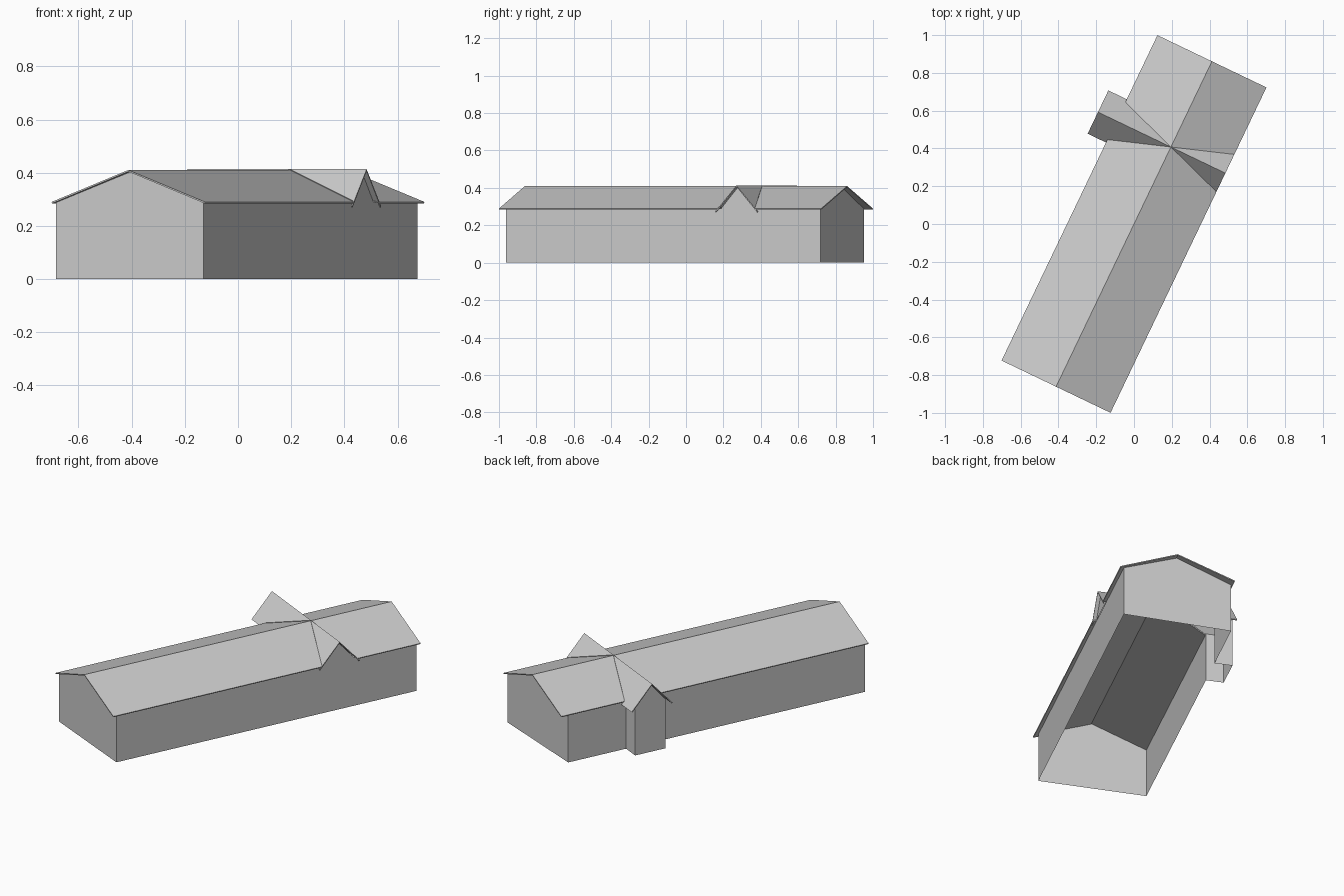
import bpy, bmesh, math
from mathutils import Matrix

cube = bpy.data.objects.get("Cube")
if cube:
    bpy.data.objects.remove(cube)

# One flat grey for the whole building
GREY = (0.6, 0.6, 0.6, 1)
grey = bpy.data.materials.new("light grey")
grey.use_nodes = True
grey.diffuse_color = GREY
grey.node_tree.nodes["Principled BSDF"].inputs["Base Color"].default_value = GREY

TURN = Matrix.Rotation(math.radians(-25.6), 4, 'Z')
EAVE, RIDGE = 0.29, 0.41        # main roof heights
HALF_W, HALF_L = 0.32, 0.955    # main roof plan
CROSS = 0.452                   # position of the cross roof ridge
VALLEY = 0.109                  # half width of the cross roof at the eaves


def make(name, faces, thickness=0, upward=False):
    """Build an object from lists of corner points, welding shared corners."""
    bm = bmesh.new()
    for pts in faces:
        f = bm.faces.new([bm.verts.new(p) for p in pts])
        f.normal_update()
        if upward and f.normal.z < 0:
            f.normal_flip()
    bmesh.ops.remove_doubles(bm, verts=bm.verts, dist=0.0005)
    if not upward:
        bmesh.ops.recalc_face_normals(bm, faces=bm.faces)
    mesh = bpy.data.meshes.new(name)
    bm.to_mesh(mesh)
    bm.free()
    mesh.materials.append(grey)
    obj = bpy.data.objects.new(name, mesh)
    obj.matrix_world = TURN
    bpy.context.collection.objects.link(obj)
    if thickness:
        mod = obj.modifiers.new("thickness", 'SOLIDIFY')
        mod.thickness = thickness
        mod.offset = -1
    return obj


# Walls: one open-bottomed loop including the side wing
wing = 0.095
plan = [(-0.31, -0.938), (0.298, -0.924), (0.298, 0.941), (-0.31, 0.907),
        (-0.31, CROSS + wing), (-0.41, CROSS + wing),
        (-0.41, CROSS - wing), (-0.31, CROSS - wing)]
walls = []
for a, b in zip(plan, plan[1:] + plan[:1]):
    walls.append([(*a, 0), (*b, 0), (*b, EAVE), (*a, EAVE)])


# Gable triangles above the end walls and the wing wall
def gable(a, b):
    mid = ((a[0] + b[0]) / 2, (a[1] + b[1]) / 2)
    return [(*a, EAVE), (*b, EAVE), (*mid, RIDGE - 0.006)]


walls += [gable(plan[0], plan[1]), gable(plan[2], plan[3]), gable(plan[5], plan[6])]
make("walls", walls)
make("dormer_gable", [gable((0.3, CROSS - 0.1), (0.3, CROSS + 0.1))])

# Main roof: four panels meeting at the cross roof valleys
panels = []
for side in (-1, 1):
    for end in (-1, 1):
        panels.append([(0, end * HALF_L, RIDGE), (0, CROSS, RIDGE),
                       (side * HALF_W, CROSS + end * VALLEY, EAVE),
                       (side * HALF_W, end * HALF_L, EAVE)])
make("main_roof", panels, 0.006, True)

# Cross roof: steep slopes over the wing and the dormer
panels = []
for side, reach in ((-1, 0.428), (1, HALF_W)):
    for slope in (-1, 1):
        outline = [(0, 0), (reach, 0), (reach, 0.127), (0.315, 0.127), (0.315, 0.108)]
        panels.append([(side * x, CROSS + slope * d, RIDGE + 0.003 - 1.1 * d)
                       for x, d in outline])
make("cross_roof", panels, 0.006, True)
